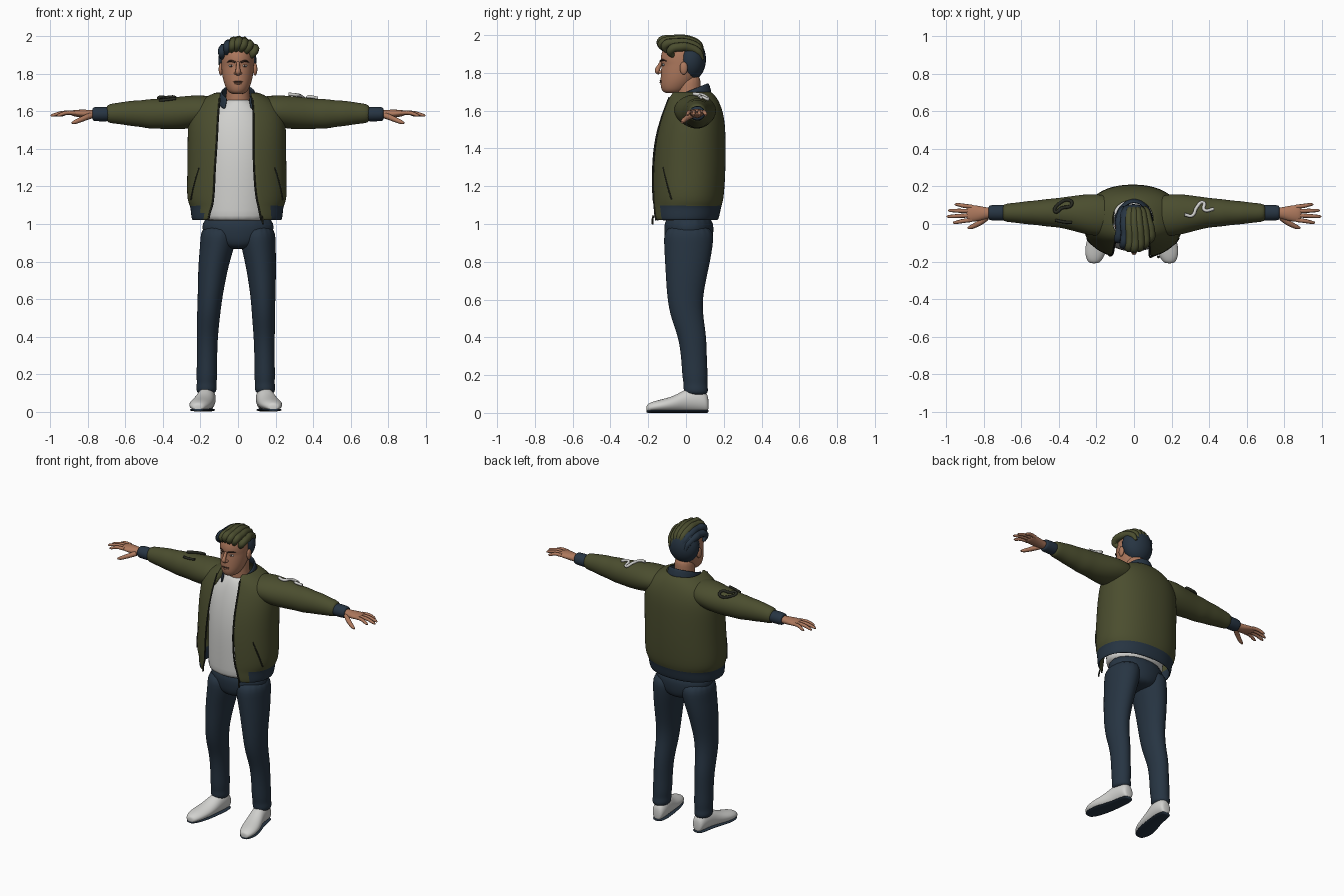
import bpy, bmesh
from math import sin, cos, pi, asin, copysign
from mathutils import Vector

cube = bpy.data.objects.get("Cube")
if cube:
    bpy.data.objects.remove(cube)


def material(name, r, g, b):
    m = bpy.data.materials.new(name)
    m.use_nodes = True
    m.diffuse_color = (r, g, b, 1)
    m.node_tree.nodes["Principled BSDF"].inputs["Base Color"].default_value = (r, g, b, 1)
    return m


OLIVE = material("olive cloth", .07, .075, .028)
NAVY = material("navy cloth", .02, .035, .055)
SKIN = material("skin", .42, .19, .11)
WHITE = material("white cloth", .64, .64, .62)
BROWN = material("dark brown", .06, .03, .02)
DARK = material("dark trim", .02, .022, .015)


def finish(name, bm, mats, levels=2, thick=0):
    bmesh.ops.recalc_face_normals(bm, faces=bm.faces)
    me = bpy.data.meshes.new(name)
    bm.to_mesh(me)
    bm.free()
    me.shade_smooth()
    for m in mats:
        me.materials.append(m)
    ob = bpy.data.objects.new(name, me)
    bpy.context.collection.objects.link(ob)
    if thick:
        mod = ob.modifiers.new("thickness", "SOLIDIFY")
        mod.thickness, mod.offset = thick, 0
    if levels:
        mod = ob.modifiers.new("smooth", "SUBSURF")
        mod.levels = mod.render_levels = levels
    return ob


def sheet(name, rows, mats, closed=False, caps=False, rule=None, thick=0):
    """Skin a grid of points; a rule picks the material from each face centre."""
    bm = bmesh.new()
    grid = [[bm.verts.new(p) for p in row] for row in rows]
    n = len(grid[0])
    for a, b in zip(grid, grid[1:]):
        for i in range(n if closed else n - 1):
            j = (i + 1) % n
            f = bm.faces.new((a[i], a[j], b[j], b[i]))
            if rule:
                f.material_index = rule(f.calc_center_median())
    if caps:
        bm.faces.new(grid[0])
        bm.faces.new(grid[-1])
    return finish(name, bm, mats, thick=thick)


def loft(name, axis, rings, mat, caps=True, n=18):
    """Rings are (position on axis, two centre coordinates, two radii)."""
    rows = []
    for a, b, c, r, q in rings:
        row = []
        for k in range(n):
            p = [b + r * cos(2 * pi * k / n), c + q * sin(2 * pi * k / n)]
            p.insert("xyz".index(axis), a)
            row.append(p)
        rows.append(row)
    return sheet(name, rows, [mat], closed=True, caps=caps)


def ball(name, loc, size, mat):
    bm = bmesh.new()
    bmesh.ops.create_uvsphere(bm, u_segments=24, v_segments=14, radius=1)
    bmesh.ops.scale(bm, vec=size, verts=bm.verts)
    bmesh.ops.translate(bm, vec=loc, verts=bm.verts)
    return finish(name, bm, [mat], levels=0)


def tube(name, pts, radius, mat, taper=None, cyclic=False):
    cu = bpy.data.curves.new(name, "CURVE")
    cu.dimensions = "3D"
    cu.bevel_depth, cu.bevel_resolution, cu.resolution_u = radius, 2, 6
    cu.use_fill_caps = True
    sp = cu.splines.new("BEZIER")
    sp.bezier_points.add(len(pts) - 1)
    sp.use_cyclic_u = cyclic
    for i, (bp, p) in enumerate(zip(sp.bezier_points, pts)):
        bp.co = p
        bp.handle_left_type = bp.handle_right_type = "AUTO"
        bp.radius = taper[i] if taper else 1
    tmp = bpy.data.objects.new(name + "_path", cu)
    bpy.context.collection.objects.link(tmp)
    bpy.context.view_layer.update()
    me = bpy.data.meshes.new_from_object(tmp.evaluated_get(bpy.context.evaluated_depsgraph_get()))
    bpy.data.objects.remove(tmp)
    me.materials.clear()
    me.materials.append(mat)
    me.shade_smooth()
    ob = bpy.data.objects.new(name, me)
    bpy.context.collection.objects.link(ob)
    return ob


# Jacket body: height, half width, front y, back y, right and left opening
JACKET = [(1.02, .235, -.178, .165, .15, .128), (1.06, .24, -.18, .175, .142, .12),
          (1.10, .243, -.18, .182, .13, .112), (1.13, .264, -.18, .195, .125, .105),
          (1.3, .258, -.18, .205, .115, .09), (1.45, .258, -.163, .205, .105, .088),
          (1.55, .255, -.137, .2, .1, .088), (1.62, .235, -.112, .182, .095, .085),
          (1.67, .17, -.097, .157, .09, .08), (1.70, .105, -.085, .125, .085, .07)]


def soft(v):
    return copysign(abs(v) ** .9, v)


def around(row, t, grow=0):
    z, hw, yf, yb = row[:4]
    return Vector((-.006 + (hw + grow) * soft(sin(t)),
                   (yf + yb) / 2 - ((yb - yf) / 2 + grow) * soft(cos(t)), z))


def opening(row, side):
    gap = row[4] if side < 0 else row[5]
    return asin((gap / row[1]) ** (1 / .9))


COLS = 32
rows = []
for r in JACKET:
    right, left = opening(r, -1), opening(r, 1)
    rows.append([around(r, -right - (2 * pi - right - left) * k / COLS) for k in range(COLS + 1)])
sheet("jacket_body", rows, [OLIVE, NAVY], thick=.012,
      rule=lambda c: int(c.z < 1.1 and c.y > -.125))

# Ribbed collar, sloping down to the front
collar = []
for drop, grow in ((.06, .016), (.03, .008), (0, 0)):
    row = []
    for k in range(21):
        t = .75 + (2 * pi - 1.5) * k / 20
        y = .01 - (.105 + grow) * cos(t)
        row.append((sin(t) * (.085 + grow), y, 1.70 + .4 * y - drop))
    collar.append(row)
sheet("collar", collar, [NAVY], thick=.014)

# Shirt
loft("shirt", "z", [(1.015, -.005, 0, .19, .145), (1.03, -.005, 0, .195, .147),
                    (1.3, 0, 0, .2, .152), (1.45, 0, .01, .2, .145), (1.55, 0, .02, .19, .132),
                    (1.62, 0, .02, .13, .108), (1.65, 0, .015, .085, .085),
                    (1.665, 0, .015, .066, .072)], WHITE)

# Trousers seat
loft("trouser_seat", "z", [(.865, 0, .015, .06, .09), (.89, 0, .015, .15, .122),
                           (.95, 0, .015, .198, .134), (1.06, 0, .015, .195, .134)], NAVY)

for s, side in ((-1, "right"), (1, "left")):
    def X(x):
        return s * x - .012

    # Trouser leg with a bunched hem
    loft(side + "_trouser_leg", "z",
         [(z, s * x - shift, y, rx, ry) for z, x, shift, y, rx, ry in (
             (.09, .157, .012, .054, .049, .06), (.125, .156, .012, .052, .057, .067),
             (.15, .155, .012, .05, .052, .062), (.19, .154, .012, .048, .057, .069),
             (.28, .153, .012, .043, .054, .068), (.4, .152, .012, .035, .057, .075),
             (.5, .147, .011, .006, .062, .087), (.6, .142, .008, -.006, .066, .094),
             (.7, .134, .006, 0, .075, .107), (.8, .124, .004, .008, .084, .121),
             (.9, .106, 0, .014, .096, .133), (1.0, .1, 0, .015, .1, .134))], NAVY)

    # Shoe and sole, toes turned out
    shoe = [(.12, .15, .026, .08), (.105, .15, .04, .11), (.06, .152, .048, .135),
            (0, .16, .05, .125), (-.05, .172, .056, .092), (-.11, .187, .061, .072),
            (-.165, .196, .054, .06), (-.2, .2, .036, .046), (-.21, .201, .02, .034)]
    loft(side + "_shoe", "y", [(y, X(x), h / 2 + .004, r, h / 2) for y, x, r, h in shoe], WHITE)
    loft(side + "_sole", "y", [(y, X(x), .009, r * .95, .009) for y, x, r, h in shoe], NAVY)

    # Sleeve, cuff and palm
    loft(side + "_sleeve", "x",
         [(s * x, y, z, ry, rz) for x, y, z, ry, rz in (
             (.1, .045, 1.605, .09, .07), (.16, .045, 1.605, .112, .08),
             (.23, .05, 1.6, .113, .088), (.3, .055, 1.592, .1, .089),
             (.38, .06, 1.589, .083, .085), (.42, .06, 1.587, .078, .08),
             (.47, .06, 1.587, .074, .081), (.52, .06, 1.588, .066, .071),
             (.57, .06, 1.59, .063, .069), (.63, .06, 1.59, .054, .058),
             (.68, .06, 1.589, .05, .053), (.705, .06, 1.588, .04, .042))], OLIVE)
    loft(side + "_cuff", "x", [(s * x, .06, 1.586, r, r * .93) for x, r in (
        (.68, .04), (.7, .043), (.76, .042), (.773, .038), (.776, .028))], NAVY)
    loft(side + "_palm", "x", [(s * x, y, z, ry, rz) for x, y, z, ry, rz in (
        (.75, .06, 1.585, .027, .024), (.79, .058, 1.585, .031, .024),
        (.83, .056, 1.588, .042, .022), (.87, .057, 1.591, .046, .018),
        (.895, .058, 1.591, .042, .012))], SKIN)

    # Fingers fan out from the palm
    for name, y, tip, reach in (("index", .022, .008, .965), ("middle", .046, .04, .998),
                                ("ring", .069, .072, .99), ("little", .092, .104, .955)):
        tube(f"{side}_{name}_finger", [(s * .865, y, 1.592), (s * (.87 + reach) / 2, (y + tip) / 2, 1.592),
             (s * (reach - .012), tip, 1.58), (s * reach, tip, 1.576)], .0115, SKIN, (1, .95, .75, .35))
    tube(side + "_thumb", [(s * .785, .035, 1.578), (s * .825, .005, 1.562),
         (s * .865, -.015, 1.545), (s * .885, -.022, 1.538)], .015, SKIN, (1.1, 1, .8, .4))

    # Zip edge and slanted pocket seam
    tube(side + "_zip", [around(r, s * opening(r, s), .003) for r in JACKET[:-1]], .005, DARK)
    tube(side + "_pocket_seam", [around(JACKET[3], s * 1.15, .002),
         (around(JACKET[3], s * 1.0, .004) + around(JACKET[4], s * 1.0, .004)) / 2,
         around(JACKET[4], s * .85, .002)], .004, DARK)

    # Ear, eye, brow
    ball(side + "_ear", (s * .091, -.012, 1.825), (.012, .021, .034), SKIN)
    ball(side + "_eye", (s * .036, -.119, 1.843), (.014, .007, .006), WHITE)
    ball(side + "_iris", (s * .036, -.123, 1.843), (.006, .005, .006), BROWN)
    tube(side + "_brow", [(s * .016, -.136, 1.863), (s * .038, -.126, 1.869),
         (s * .06, -.105, 1.862)], .005, BROWN, (1, 1, .5))

tube("zip_pull", [(.126, -.172, 1.045), (.13, -.178, 1.02), (.133, -.176, .998)], .005, DARK)

# Sleeve trims: a pale cord on the left, a dark loop and strip on the right
tube("left_sleeve_cord", [(.27, .05, 1.692), (.31, .045, 1.688), (.335, .09, 1.682), (.37, .115, 1.66),
     (.375, .075, 1.678), (.425, .08, 1.67)], .009, WHITE)
tube("right_sleeve_loop", [(-.42, .065, 1.674), (-.4, .108, 1.658), (-.34, .125, 1.657),
     (-.335, .1, 1.674), (-.385, .085, 1.674)], .009, DARK, cyclic=True)
tube("right_sleeve_strip", [(-.42, .02, 1.658), (-.37, .01, 1.664), (-.33, .008, 1.669)], .008, DARK)

# Neck and head
loft("neck", "z", [(1.6, 0, .02, .075, .07), (1.66, 0, .015, .066, .068), (1.72, 0, .012, .062, .066),
                   (1.8, 0, .015, .062, .066)], SKIN)
loft("head", "z", [(z, -.002, (f + b) / 2, r, (b - f) / 2) for z, f, b, r in (
    (1.692, -.105, -.03, .026), (1.70, -.126, -.01, .048), (1.73, -.137, .03, .066),
    (1.77, -.136, .06, .08), (1.82, -.134, .085, .087), (1.845, -.13, .09, .088),
    (1.87, -.138, .095, .089), (1.92, -.13, .09, .087), (1.955, -.1, .07, .068),
    (1.97, -.06, .04, .04))], SKIN)
tube("nose", [(0, -.128, 1.862), (0, -.142, 1.835), (0, -.151, 1.811), (0, -.138, 1.799)],
     .014, SKIN, (.6, .75, 1.05, .8))
for s in (-1, 1):
    ball("nostril", (s * .012, -.137, 1.804), (.009, .011, .008), SKIN)
ball("mouth", (0, -.132, 1.758), (.026, .008, .004), BROWN)
ball("lower_lip", (0, -.131, 1.75), (.02, .009, .006), SKIN)

# Hair: cropped back and sides under swept locks
ball("hair_back", (-.003, .026, 1.872), (.102, .08, .112), NAVY)
for i in range(7):
    x = (i - 3) * .027
    fall, back = x * x * 6, x * x * 8
    tube(f"hair_lock_{i + 1}", [(x * .9 - .012, -.115 + back, 1.922 - fall),
         (x * 1.05, -.134 + back, 1.958 - fall + .005 * (i % 2)), (x + .006, -.075 + back, 1.977 - fall),
         (x * .95, .01, 1.975 - fall), (x * .8, .065, 1.95 - fall), (x * .7, .09, 1.91 - fall)],
         .024, NAVY if i < 2 else OLIVE, (.5, .95, 1, 1, .9, .35))
